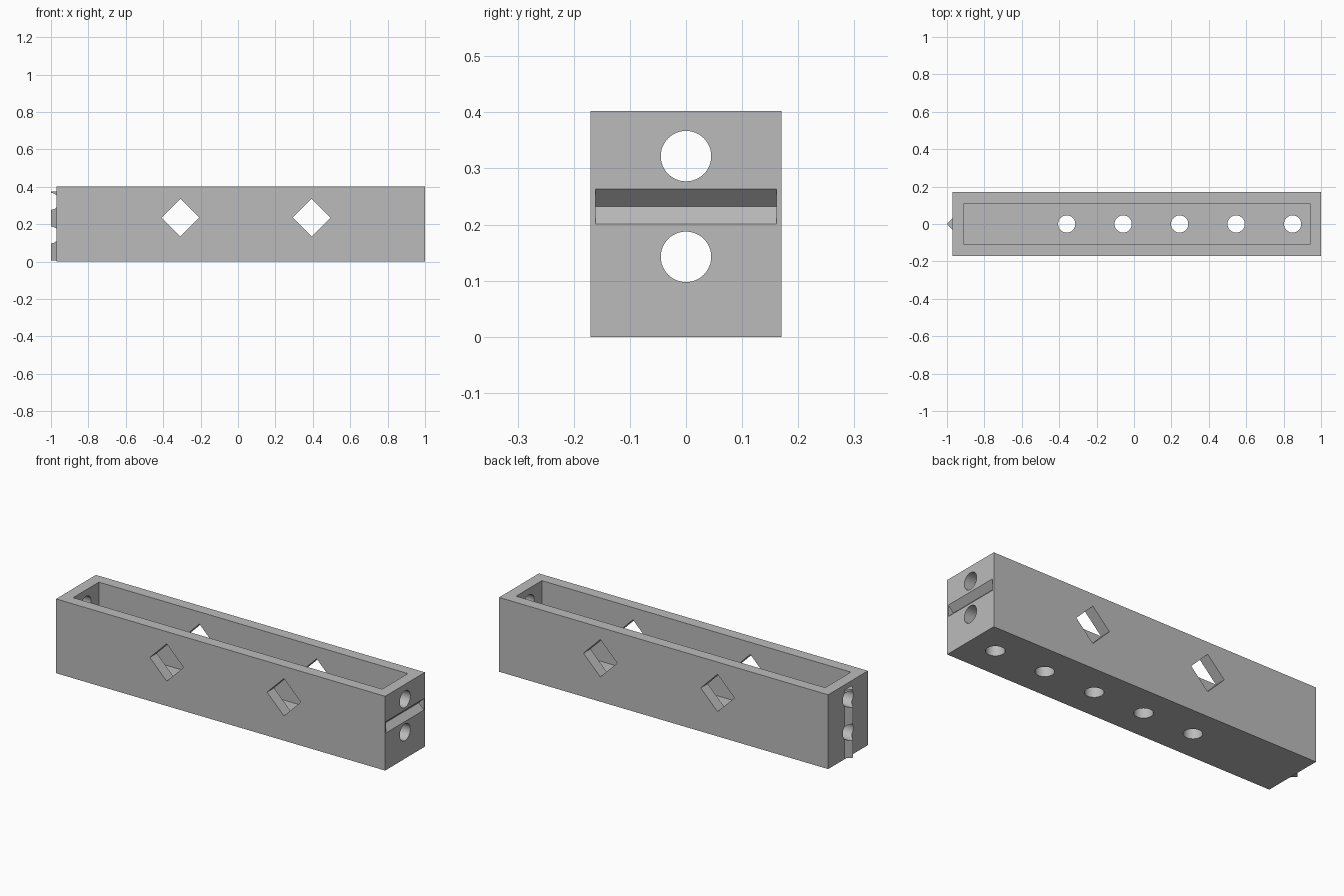
import bpy
from math import pi

cube = bpy.data.objects.get("Cube")
if cube:
    bpy.data.objects.remove(cube, do_unlink=True)

grey = bpy.data.materials.new("mid grey")
grey.use_nodes = True
colour = (0.5, 0.5, 0.5, 1)
grey.diffuse_color = colour
grey.node_tree.nodes["Principled BSDF"].inputs["Base Color"].default_value = colour

ALONG = {"x": (0, pi / 2, 0), "y": (pi / 2, 0, 0), "z": (0, 0, 0)}


def box(name, low, high):
    centre = [(a + b) / 2 for a, b in zip(low, high)]
    bpy.ops.mesh.primitive_cube_add(size=1, location=centre)
    ob = bpy.context.object
    ob.name = name
    ob.scale = [b - a for a, b in zip(low, high)]
    bpy.ops.object.transform_apply(location=True, rotation=True, scale=True)
    ob.data.materials.append(grey)
    return ob


def prism(name, axis, centre, radius, length, sides):
    bpy.ops.mesh.primitive_cylinder_add(vertices=sides, radius=radius, depth=length,
                                        location=centre, rotation=ALONG[axis])
    ob = bpy.context.object
    ob.name = name
    bpy.ops.object.transform_apply(location=True, rotation=True, scale=True)
    ob.data.materials.append(grey)
    return ob


def combine(target, tool, operation="DIFFERENCE"):
    mod = target.modifiers.new(tool.name, "BOOLEAN")
    mod.operation = operation
    mod.solver = "EXACT"
    mod.object = tool
    bpy.context.view_layer.objects.active = target
    bpy.ops.object.modifier_apply(modifier=mod.name)
    bpy.data.objects.remove(tool, do_unlink=True)


# Open-topped trough
LEFT, HALF, TOP, WALL = -0.97, 0.17, 0.402, 0.06
trough = box("trough", (LEFT, -HALF, 0), (1, HALF, TOP))
combine(trough, box("cavity", (LEFT + WALL, WALL - HALF, WALL), (1 - WALL, HALF - WALL, 1)))

# Upright locating ridge on one end, matching level groove on the other
combine(trough, prism("end_ridge", "z", (LEFT, 0, 0.19), 0.031, 0.37, 4), "UNION")
combine(trough, prism("end_groove", "y", (1, 0, 0.232), 0.031, 0.323, 4))

# Two round bores through both ends
for z in (0.1425, 0.322):
    combine(trough, prism("end_bore", "x", (0, 0, z), 0.045, 3, 48))

# Row of round holes through the floor
for i in range(5):
    combine(trough, prism("floor_hole", "z", (-0.36 + 0.302 * i, 0, 0), 0.046, 0.3, 48))

# Diamond windows through both long walls
for x in (-0.308, 0.394):
    combine(trough, prism("side_window", "y", (x, 0, 0.235), 0.101, 1, 4))

bpy.ops.object.select_all(action="DESELECT")
trough.select_set(True)
bpy.context.view_layer.objects.active = trough
bpy.ops.object.shade_smooth_by_angle(angle=pi / 6)
